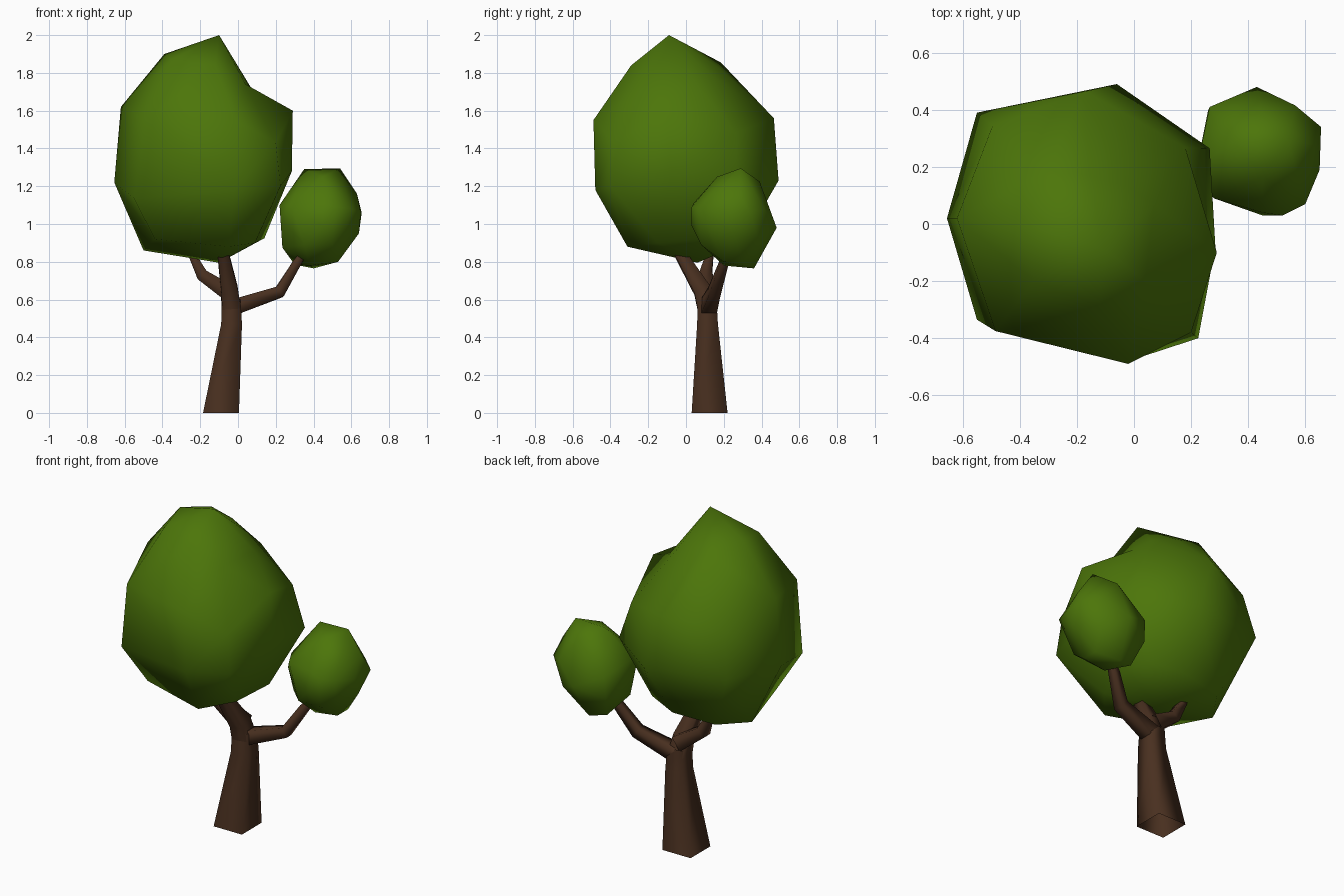
import bpy, bmesh
from mathutils import Vector


def material(name, rgb):
    m = bpy.data.materials.new(name)
    m.diffuse_color = (*rgb, 1)
    return m


GREEN = material("leaf green", (0.073, 0.18, 0.003))
BROWN = material("bark brown", (0.066, 0.029, 0.014))


def finish(name, bm, mat):
    for f in bm.faces:
        f.smooth = True
    me = bpy.data.meshes.new(name)
    bm.to_mesh(me)
    bm.free()
    me.materials.append(mat)
    ob = bpy.data.objects.new(name, me)
    bpy.context.collection.objects.link(ob)


def bridge(bm, a, b):
    n = len(a)
    for i in range(n):
        j = (i + 1) % n
        bm.faces.new((a[i], a[j], b[j], b[i]))


def limb(name, path, level=False):
    """Open four-sided tapering tube; path holds (x, y, z, half width)."""
    bm = bmesh.new()
    pts = [Vector(p[:3]) for p in path]
    rings = []
    for i, p in enumerate(pts):
        d = (pts[min(i + 1, len(pts) - 1)] - pts[max(i - 1, 0)]).normalized()
        if level:
            d = Vector((0, 0, 1))
        u = Vector((0, 1, 0)).cross(d).normalized()
        v = d.cross(u)
        w = path[i][3]
        rings.append([bm.verts.new(p + w * (a * u + b * v))
                      for a, b in ((1, 1), (-1, 1), (-1, -1), (1, -1))])
    for a, b in zip(rings, rings[1:]):
        bridge(bm, a, b)
    finish(name, bm, BROWN)


# Trunk and its three forking branches
limb("trunk", [(-0.09, 0.125, 0, 0.095), (-0.034, 0.114, 0.47, 0.055),
               (-0.036, 0.112, 0.6, 0.049)], level=True)
limb("front_branch", [(-0.036, 0.112, 0.55, 0.05), (-0.045, 0.085, 0.65, 0.045),
                      (-0.078, -0.03, 0.84, 0.03), (-0.09, -0.065, 0.9, 0.025)])
limb("left_branch", [(-0.04, 0.115, 0.63, 0.045), (-0.19, 0.105, 0.73, 0.032),
                     (-0.24, 0.125, 0.83, 0.02), (-0.255, 0.135, 0.87, 0.014)])
limb("right_branch", [(-0.02, 0.12, 0.56, 0.042), (0.22, 0.15, 0.64, 0.031),
                      (0.31, 0.2, 0.79, 0.023), (0.33, 0.21, 0.82, 0.02)])

# Large crown: four uneven rings closed by a peak and a low point
RINGS = [
    [(0.14, 0.1, 0.925), (0.06, 0.24, 0.93), (-0.12, 0.3, 0.9), (-0.38, 0.26, 0.88),
     (-0.5, 0.08, 0.86), (-0.44, -0.24, 0.92), (-0.05, -0.31, 0.88), (0.09, -0.15, 0.9)],
    [(0.285, -0.08, 1.28), (0.265, 0.265, 1.24), (-0.06, 0.49, 1.23), (-0.55, 0.39, 1.25),
     (-0.655, 0.02, 1.22), (-0.55, -0.335, 1.135), (-0.02, -0.48, 1.18), (0.225, -0.4, 1.2)],
    [(0.29, -0.1, 1.6), (0.18, 0.267, 1.48), (-0.17, 0.465, 1.56), (-0.495, 0.345, 1.52),
     (-0.62, 0.02, 1.62), (-0.485, -0.375, 1.55), (-0.02, -0.49, 1.55), (0.2, -0.38, 1.43)],
    [(0.07, 0.07, 1.72), (-0.02, 0.13, 1.79), (-0.16, 0.17, 1.83), (-0.31, 0.185, 1.855),
     (-0.39, 0, 1.9), (-0.35, -0.2, 1.87), (-0.12, -0.29, 1.84), (0.04, -0.2, 1.74)],
]
bm = bmesh.new()
rings = [[bm.verts.new(p) for p in r] for r in RINGS]
for a, b in zip(rings, rings[1:]):
    bridge(bm, a, b)
for ring, tip in ((rings[0], (-0.1, 0.06, 0.795)), (rings[-1], (-0.1, -0.09, 2.0))):
    t = bm.verts.new(tip)
    for i in range(8):
        bm.faces.new((ring[i], ring[(i + 1) % 8], t))
bmesh.ops.triangulate(bm, faces=bm.faces)
bmesh.ops.recalc_face_normals(bm, faces=bm.faces)
finish("large_crown", bm, GREEN)

# Small crown: faceted hull with a short ridge on top
HULL = [
    (.35, .29, 1.29), (.54, .29, 1.295), (.45, .165, 1.25), (.45, .39, 1.225),
    (.22, .2, 1.1), (.28, .09, 1.1), (.45, .04, 1.11), (.52, .03, 1.09), (.6, .07, 1.08),
    (.65, .19, 1.06), (.655, .34, 1.06), (.63, .28, 1.16), (.265, .41, 1.05), (.565, .415, 1.08),
    (.225, .16, 1.03), (.235, .2, .875), (.43, .48, .98), (.64, .25, .95), (.45, .03, .99),
    (.26, .4, .92), (.56, .385, .91), (.35, .08, .89), (.5, .08, .89),
    (.4, .36, .765), (.53, .3, .8), (.3, .33, .785), (.38, .2, .78), (.53, .2, .8),
]
bm = bmesh.new()
for p in HULL:
    bm.verts.new(p)
bmesh.ops.convex_hull(bm, input=bm.verts)
loose = [v for v in bm.verts if not v.link_faces]
bmesh.ops.delete(bm, geom=loose, context='VERTS')
bmesh.ops.recalc_face_normals(bm, faces=bm.faces)
finish("small_crown", bm, GREEN)
